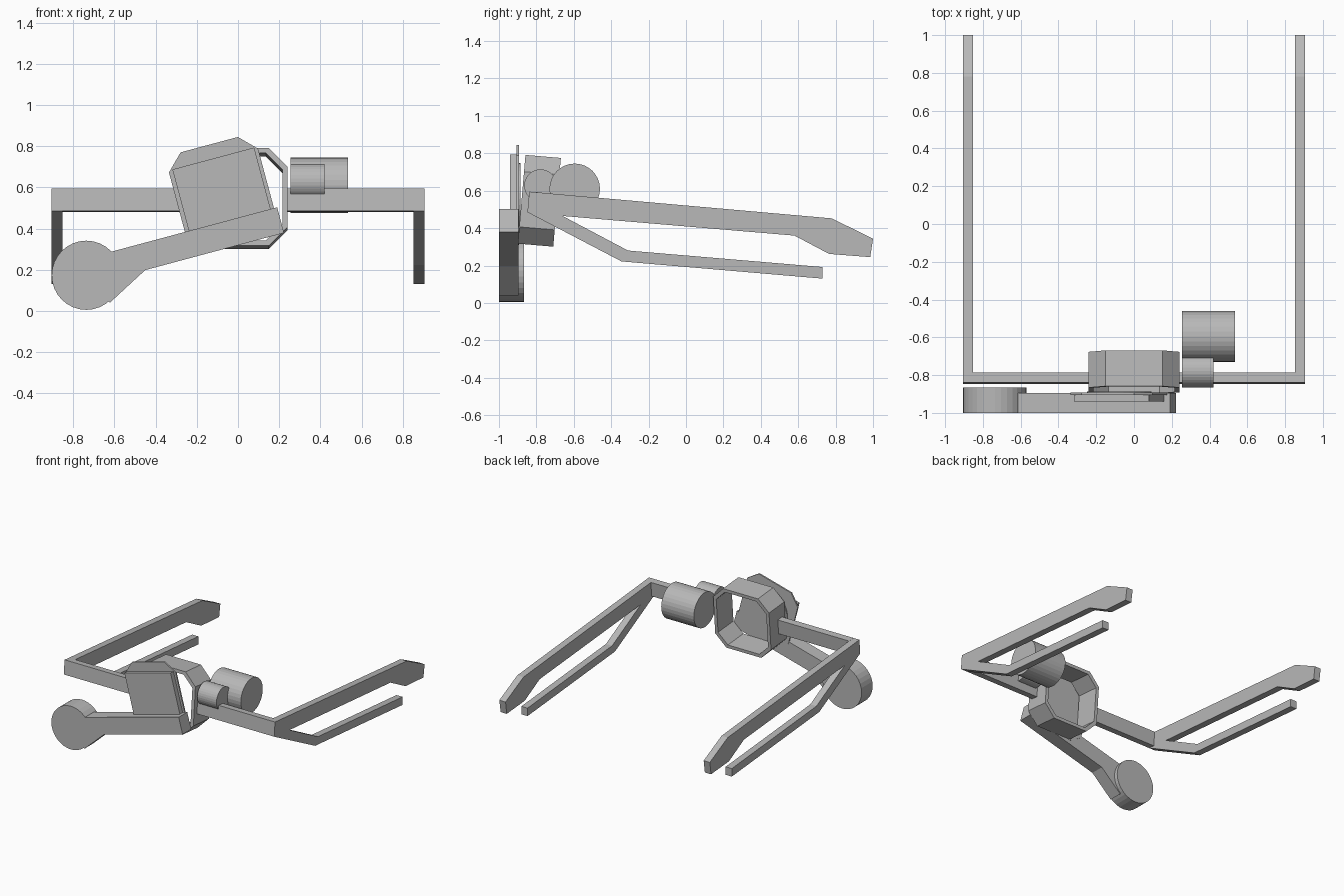
import bpy, bmesh, math
from mathutils import Matrix, Vector

if "Cube" in bpy.data.objects:
    bpy.data.objects.remove(bpy.data.objects["Cube"], do_unlink=True)

GREY = (0.48, 0.48, 0.48, 1)
mat = bpy.data.materials.new("plain grey")
mat.use_nodes = True
mat.diffuse_color = GREY
mat.node_tree.nodes["Principled BSDF"].inputs["Base Color"].default_value = GREY


def finish(name, bm, matrix=Matrix()):
    bmesh.ops.recalc_face_normals(bm, faces=bm.faces[:])
    mesh = bpy.data.meshes.new(name)
    bm.to_mesh(mesh)
    bm.free()
    mesh.materials.append(mat)
    obj = bpy.data.objects.new(name, mesh)
    obj.matrix_world = matrix
    bpy.context.collection.objects.link(obj)
    return obj


def prism(name, profile, axis, lo, hi, matrix=Matrix()):
    """Extrude a profile along x (profile is y,z) or along y (profile is x,z)."""
    def place(a, b, t):
        return (t, a, b) if axis == "x" else (a, t, b)
    bm = bmesh.new()
    face = bm.faces.new([bm.verts.new(place(a, b, lo)) for a, b in profile])
    out = bmesh.ops.extrude_face_region(bm, geom=[face])
    verts = [g for g in out["geom"] if isinstance(g, bmesh.types.BMVert)]
    bmesh.ops.translate(bm, verts=verts, vec=place(0, 0, hi - lo))
    return finish(name, bm, matrix)


def circle(a, b, r, n=32):
    return [(a + r * math.cos(math.tau * i / n), b + r * math.sin(math.tau * i / n))
            for i in range(n)]


def octagon(w, h, c, a=0, b=0):
    corners = [(w - c, h), (w, h - c), (w, c - h), (w - c, -h),
               (c - w, -h), (-w, c - h), (-w, h - c), (c - w, h)]
    return [(a + x, b + z) for x, z in corners]


# Forked temple arms and the two halves of the front bar
temple = [(-0.838, 0.595), (0.78, 0.452), (1.0, 0.343), (0.985, 0.245),
          (0.765, 0.262), (0.58, 0.36), (-0.66, 0.465), (-0.31, 0.28),
          (0.73, 0.192), (0.73, 0.13), (-0.345, 0.222), (-0.848, 0.485)]
bar = [(-0.838, 0.595), (-0.785, 0.591), (-0.795, 0.48), (-0.848, 0.485)]
for side, s in (("left", 1), ("right", -1)):
    prism(side + "_temple", temple, "x", s * 0.852, s * 0.905)
    prism(side + "_front_bar", bar, "x", s * 0.232, s * 0.853)

# Open octagonal eye housing, leaning back a little
bm = bmesh.new()
outer, inner = octagon(0.24, 0.238, 0.09), octagon(0.215, 0.213, 0.08)
loops = [[bm.verts.new((x, y, z)) for x, z in ring] for ring, y in
         ((outer, -0.095), (outer, 0.095), (inner, 0.095), (inner, -0.095))]
for k in range(4):
    p, q = loops[k], loops[(k + 1) % 4]
    for i in range(8):
        j = (i + 1) % 8
        bm.faces.new((p[i], p[j], q[j], q[i]))
lean = Matrix.Translation((0, -0.784, 0.546)) @ Matrix.Rotation(math.radians(-4.9), 4, "X")
finish("eye_housing", bm, lean)

# Tilted cover: octagonal plate, shallow box, rear disc and swing arm
tilt = Matrix.Rotation(math.radians(-15), 4, "Y")
prism("cover_plate", octagon(0.224, 0.238, 0.08, 0.074, 0.578), "y", -0.905, -0.893, tilt)
box = [(-0.13, 0.43), (0.281, 0.43), (0.281, 0.746), (-0.13, 0.746)]
prism("cover_box", box, "y", -0.94, -0.9, tilt)
prism("cover_rear_disc", circle(0.074, 0.578, 0.17), "y", -0.895, -0.886, tilt)
arm = [(-0.54, 0.437), (0.314, 0.437), (0.314, 0.308), (-0.384, 0.308),
       (-0.59, 0.2), (-0.66, 0.3)]
prism("swing_arm", arm, "y", -1.0, -0.895, tilt)
prism("swing_arm_disc", circle(-0.737, 0.173, 0.168), "y", -1.0, -0.865)

# Side drums
prism("small_drum", circle(-0.778, 0.627, 0.087), "x", 0.255, 0.42)
prism("large_drum", circle(-0.595, 0.61, 0.135), "x", 0.255, 0.535)
